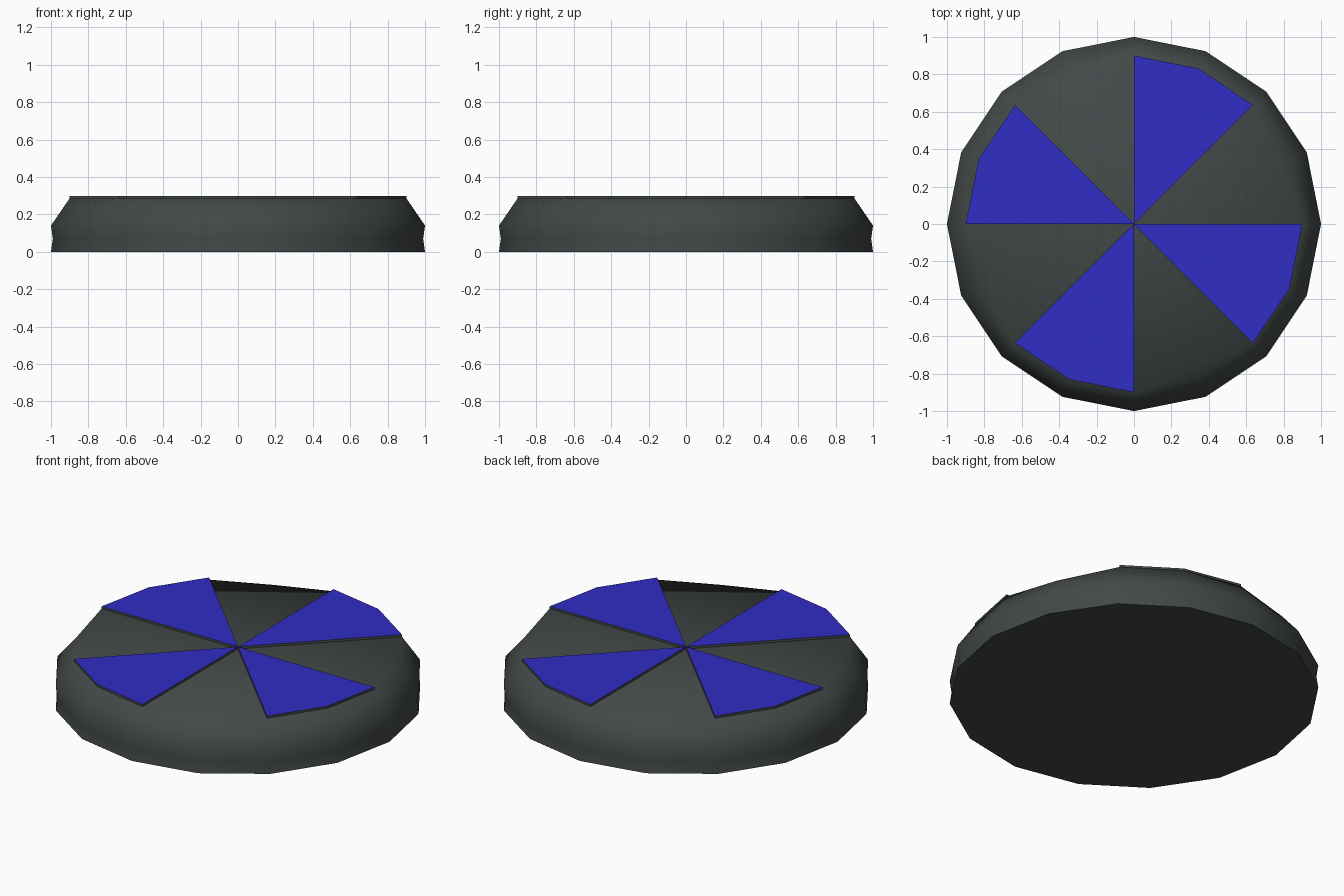
import bpy, bmesh, math

if "Cube" in bpy.data.objects:
    bpy.data.objects.remove(bpy.data.objects["Cube"])

def material(name, rgb):
    m = bpy.data.materials.new(name)
    m.diffuse_color = (*rgb, 1)
    m.use_nodes = True
    m.node_tree.nodes["Principled BSDF"].inputs["Base Color"].default_value = m.diffuse_color
    return m

grey = material("dark grey", (0.055, 0.066, 0.064))
blue = material("blue", (0.03, 0.026, 0.55))
N = 16

def point(r, i, z):
    a = 2 * math.pi * i / N
    return (r * math.cos(a), r * math.sin(a), z)

def finish(bm, name, mats, smooth):
    bmesh.ops.recalc_face_normals(bm, faces=bm.faces)
    me = bpy.data.meshes.new(name)
    for m in mats:
        me.materials.append(m)
    for f in bm.faces:
        f.smooth = smooth
        if len(mats) > 1 and f.normal.z > 0.9:
            f.material_index = 1
    bm.to_mesh(me)
    bm.free()
    ob = bpy.data.objects.new(name, me)
    bpy.context.collection.objects.link(ob)
    return ob

# disc body: slightly waisted rim, sloped shoulder, grey sectors drooping at mid-edge
TOP = 0.286
bm = bmesh.new()
rings = [[bm.verts.new(point(r, i, z)) for i in range(N)]
         for r, z in ((1, 0), (0.99, 0.07), (1, 0.14))]
rings.append([bm.verts.new(point(0.9, i, 0.258 if i % 4 == 1 else TOP)) for i in range(N)])
for a, b in zip(rings, rings[1:]):
    for i in range(N):
        j = (i + 1) % N
        bm.faces.new((a[i], a[j], b[j], b[i]))
bottom = bm.faces.new(rings[0][::-1])
centre = bm.verts.new((0, 0, TOP))
top = rings[-1]
for i in range(0, N, 2):
    bm.faces.new((centre, top[i], top[(i + 2) % N]))
    bm.faces.new((top[i], top[i + 1], top[(i + 2) % N]))
body = finish(bm, "disc_body", [grey], True)
for e in body.data.edges:
    if all(body.data.vertices[v].co.z < 0.001 for v in e.vertices):
        e.use_edge_sharp = True
for p in body.data.polygons:
    if p.normal.z < -0.9:
        p.use_smooth = False

# four raised sectors with blue tops and grey sides
for k in range(4):
    bm = bmesh.new()
    s = 2 + 4 * k
    low, high = [[bm.verts.new(p) for p in
                  [(0, 0, z)] + [point(0.9, s + i, z) for i in range(3)]]
                 for z in (TOP, 0.299)]
    bm.faces.new(low[::-1])
    bm.faces.new(high)
    for i in range(4):
        j = (i + 1) % 4
        bm.faces.new((low[i], low[j], high[j], high[i]))
    finish(bm, f"raised_sector_{k + 1}", [grey, blue], False)
